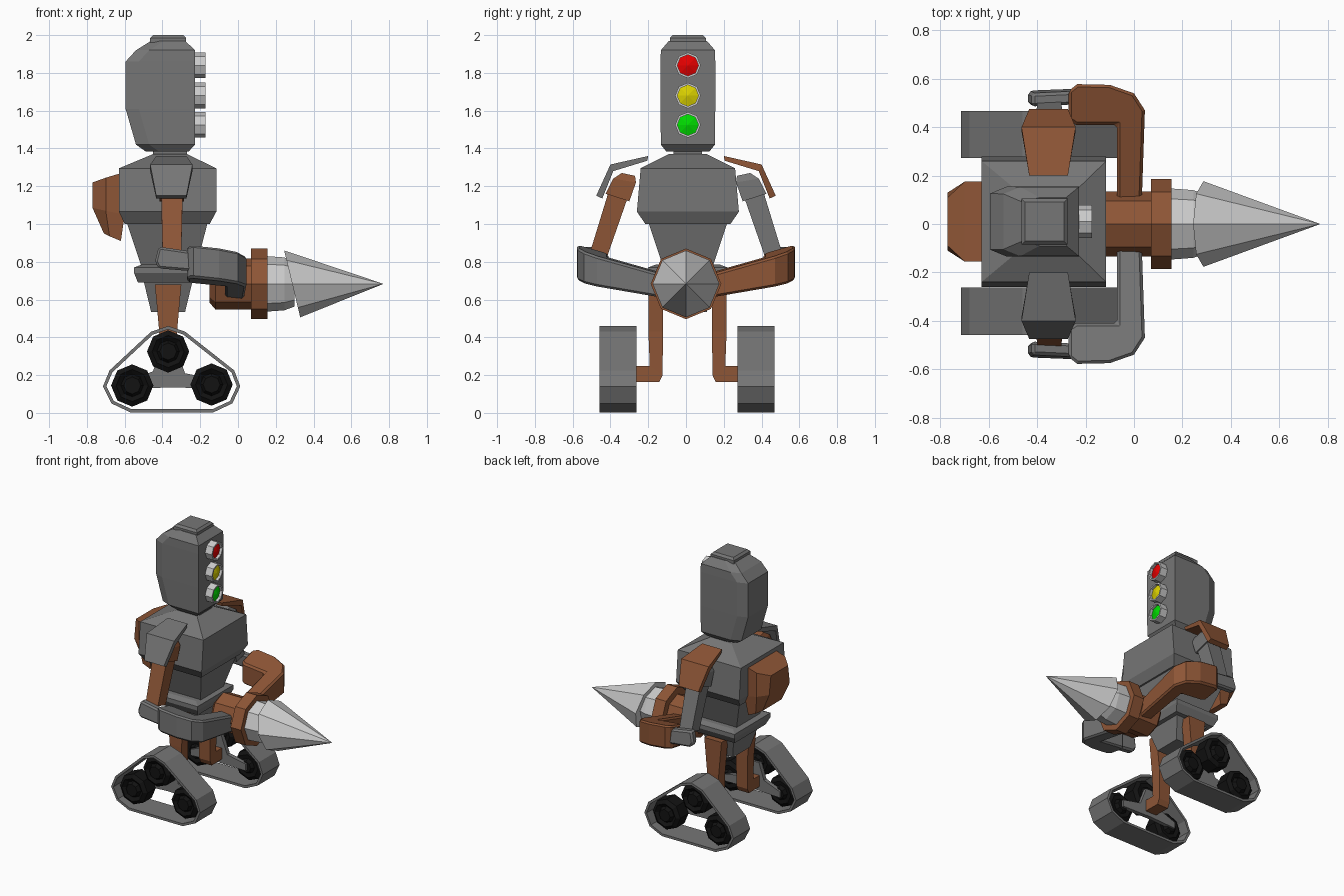
import bpy, bmesh, math

if "Cube" in bpy.data.objects:
    bpy.data.objects.remove(bpy.data.objects["Cube"])

BY = 0.01      # sideways centre of the body
MATS = {}


def colour(name, rgb):
    m = bpy.data.materials.new(name)
    m.diffuse_color = (*rgb, 1)
    m.use_nodes = True
    m.node_tree.nodes["Principled BSDF"].inputs["Base Color"].default_value = m.diffuse_color
    MATS[name] = m


colour("body", (0.18, 0.18, 0.18))
colour("rust", (0.27, 0.092, 0.037))
colour("black", (0.006, 0.006, 0.006))
colour("steel", (0.55, 0.55, 0.55))
colour("red", (0.8, 0.0, 0.0))
colour("yellow", (0.72, 0.65, 0.0))
colour("green", (0.0, 0.72, 0.0))


def loft(name, rings, mat="body", caps=True, bevel=0):
    """Skin a list of equally long rings of points."""
    bm = bmesh.new()
    vs = [[bm.verts.new(p) for p in r] for r in rings]
    n = len(rings[0])
    for a, b in zip(vs, vs[1:]):
        for i in range(n):
            j = (i + 1) % n
            bm.faces.new((a[i], a[j], b[j], b[i]))
    if caps:
        bm.faces.new(vs[0])
        bm.faces.new(vs[-1])
    bmesh.ops.remove_doubles(bm, verts=bm.verts, dist=1e-5)
    bmesh.ops.recalc_face_normals(bm, faces=bm.faces)
    me = bpy.data.meshes.new(name)
    bm.to_mesh(me)
    bm.free()
    ob = bpy.data.objects.new(name, me)
    bpy.context.collection.objects.link(ob)
    me.materials.append(MATS[mat])
    if bevel:
        b = ob.modifiers.new("bevel", 'BEVEL')
        b.width, b.segments, b.angle_limit = bevel, 1, math.radians(40)
    return ob


def rect(z, x0, x1, hy):
    return [(x0, BY - hy, z), (x1, BY - hy, z), (x1, BY + hy, z), (x0, BY + hy, z)]


def lathe(name, prof, c, axis, mat="body", n=8, caps=True, tilt=0):
    """Turn (radius, offset) pairs round the x or y axis through c."""
    rings = []
    for r, t in prof:
        ring = []
        for i in range(n):
            a = 2 * math.pi * i / n
            s, k = r * math.sin(a), r * math.cos(a)
            p = (t + tilt * k, s, k) if axis == 'x' else (s, t, k)
            ring.append([p[q] + c[q] for q in range(3)])
        rings.append(ring)
    return loft(name, rings, mat, caps)


def limb(name, stations, xc, s, oy=0, mat="body", bevel=0):
    """Box-section limb; each station is inner (y, z), outer (y, z), half width in x."""
    rings = [[(xc - w, oy + s * a, b), (xc + w, oy + s * a, b),
              (xc + w, oy + s * c, d), (xc - w, oy + s * c, d)]
             for a, b, c, d, w in stations]
    return loft(name, rings, mat, bevel=bevel)


# Head with narrowed back
def head_ring(z, x0, x1, hy):
    xm, hb = x0 + 0.07, hy * 0.8
    return [(x1, BY - hy, z), (x1, BY + hy, z), (xm, BY + hy, z),
            (x0, BY + hb, z), (x0, BY - hb, z), (xm, BY - hy, z)]


loft("head", [head_ring(1.385, -0.49, -0.26, 0.115), head_ring(1.42, -0.54, -0.228, 0.143),
              head_ring(1.61, -0.595, -0.228, 0.145), head_ring(1.86, -0.595, -0.228, 0.145),
              head_ring(1.92, -0.54, -0.228, 0.143), head_ring(1.97, -0.46, -0.28, 0.10)])
loft("head_cap", [rect(1.96, -0.465, -0.275, 0.095), rect(1.985, -0.465, -0.275, 0.095),
                  rect(2.0, -0.45, -0.29, 0.08)])
loft("neck", [rect(1.33, -0.45, -0.27, 0.075), rect(1.40, -0.45, -0.27, 0.075)])

# Signal lamps on the face
for lamp, z in (("red", 1.84), ("yellow", 1.68), ("green", 1.525)):
    c = (-0.228, BY, z)
    lathe(lamp + "_lamp_rim", [(0.068, -0.01), (0.068, 0.055), (0.056, 0.055), (0.056, 0.0)], c, 'x', "steel")
    lathe(lamp + "_lamp_lens", [(0.057, 0.02), (0.057, 0.035), (0.0001, 0.05)], c, 'x', lamp)

# Torso, belt and pelvis
loft("chest", [rect(1.0, -0.60, -0.15, 0.225), rect(1.065, -0.63, -0.115, 0.27),
               rect(1.295, -0.63, -0.115, 0.25), rect(1.37, -0.45, -0.27, 0.10)])
loft("abdomen", [rect(0.74, -0.50, -0.23, 0.12), rect(1.01, -0.59, -0.16, 0.21)])
loft("belt", [rect(0.69, -0.53, -0.21, 0.18), rect(0.74, -0.55, -0.19, 0.21),
              rect(0.77, -0.55, -0.19, 0.21), rect(0.785, -0.51, -0.23, 0.17)])
loft("pelvis", [rect(0.535, -0.46, -0.28, 0.10), rect(0.70, -0.50, -0.24, 0.15)])

# Back pack
loft("back_pack", [
    [(x, BY + h, z) for x, h, z in ring] + [(x, BY - h, z) for x, h, z in reversed(ring)]
    for ring in (
        [(-0.77, 0.10, 1.22), (-0.77, 0.12, 1.085), (-0.71, 0.11, 0.95)],
        [(-0.70, 0.165, 1.245), (-0.70, 0.165, 1.07), (-0.68, 0.15, 0.935)],
        [(-0.60, 0.165, 1.275), (-0.60, 0.165, 1.05), (-0.62, 0.15, 0.91)])], "rust")

# Drill along +x
D = (0, 0, 0.683)
lathe("drill_grip", [(0.10, -0.15), (0.135, -0.12), (0.135, 0.08)], D, 'x', "rust")
lathe("drill_collar", [(0.187, 0.07), (0.187, 0.155)], D, 'x', "rust")
lathe("drill_chuck", [(0.147, 0.15), (0.14, 0.245), (0.12, 0.30)], D, 'x', "steel")
lathe("drill_bit", [(0.08, 0.287), (0.177, 0.287), (0.0001, 0.77)], D, 'x', "steel", tilt=-0.24)

TRACK = [(-0.37, 0.46), (-0.28, 0.43), (-0.02, 0.225), (0.012, 0.14), (-0.03, 0.05), (-0.13, 0.003),
         (-0.57, 0.003), (-0.67, 0.05), (-0.715, 0.14), (-0.68, 0.225), (-0.46, 0.43)]
BRACKET = [(-0.41, 0.34), (-0.33, 0.34), (-0.28, 0.21), (-0.13, 0.18), (-0.13, 0.13),
           (-0.37, 0.135), (-0.58, 0.125), (-0.58, 0.17), (-0.45, 0.22)]
FOREARM = [(-0.27, 0.55), (-0.235, 0.578), (-0.10, 0.575), (0.0, 0.54), (0.045, 0.47),
           (0.032, 0.09), (-0.07, 0.09), (-0.07, 0.41), (-0.24, 0.41), (-0.27, 0.43)]

for side, s in (("near", -1), ("far", 1)):
    rust, grey = ("rust", "body") if s < 0 else ("body", "rust")

    # Shoulder, upper arm, elbow
    limb(side + "_shoulder_pad", [(.205, 1.335, .20, 1.36, .08), (.385, 1.28, .40, 1.315, .112),
                                  (.443, 1.135, .475, 1.15, .08)], -0.353, s, 0, grey)
    limb(side + "_shoulder", [(.27, 1.255, .34, 1.27, .05), (.265, 1.22, .385, 1.24, .065),
                              (.30, 1.12, .425, 1.16, .065)], -0.35, s, 0, rust)
    limb(side + "_upper_arm", [(.305, 1.15, .41, 1.17, .057), (.415, .835, .505, .86, .05)],
         -0.35, s, 0, rust)
    loft(side + "_elbow", [[(x, s * (y + 0.03 * (x + 0.35) - 0.12 * (z - 0.81)), z) for x, z in
                            ((-.44, .80), (-.42, .88), (-.25, .855), (-.24, .75), (-.42, .765))]
                           for y in (.495, .55)], bevel=0.012)

    # Forearm bent inward to the drill
    loft(side + "_forearm", [[(x, s * y, 0.645 + 0.23 * y - 0.1 * x + k * (0.055 + 0.055 * y))
                              for x, y in FOREARM] for k in (-1, 1)], grey, bevel=0.012)

    # Leg and ankle
    limb(side + "_leg", [(.13, .68, .207, .68, .07), (.13, .43, .207, .43, .047),
                         (.132, .20, .20, .25, .045), (.15, .163, .21, .247, .045),
                         (.28, .165, .28, .247, .045)], -0.37, s, 0.008, "rust")

    # Track unit
    tread = loft(side + "_track", [[(x, 0.005 + s * y, z) for x, z in TRACK] for y in (.268, .463)],
                 caps=False)
    sol = tread.modifiers.new("thickness", 'SOLIDIFY')
    sol.thickness, sol.offset = 0.018, -1
    loft(side + "_wheel_bracket", [[(x, 0.005 + s * y, z) for x, z in BRACKET] for y in (.27, .30)])
    for label, x, z in (("top", -0.37, 0.325), ("rear", -0.56, 0.145), ("front", -0.14, 0.15)):
        lathe(f"{side}_{label}_wheel",
              [(r, s * t) for r, t in ((.04, .285), (.055, .31), (.085, .305), (.112, .325), (.112, .42),
                                       (.085, .44), (.06, .42), (.045, .445))],
              (x, 0.005, z), 'y', "black")
